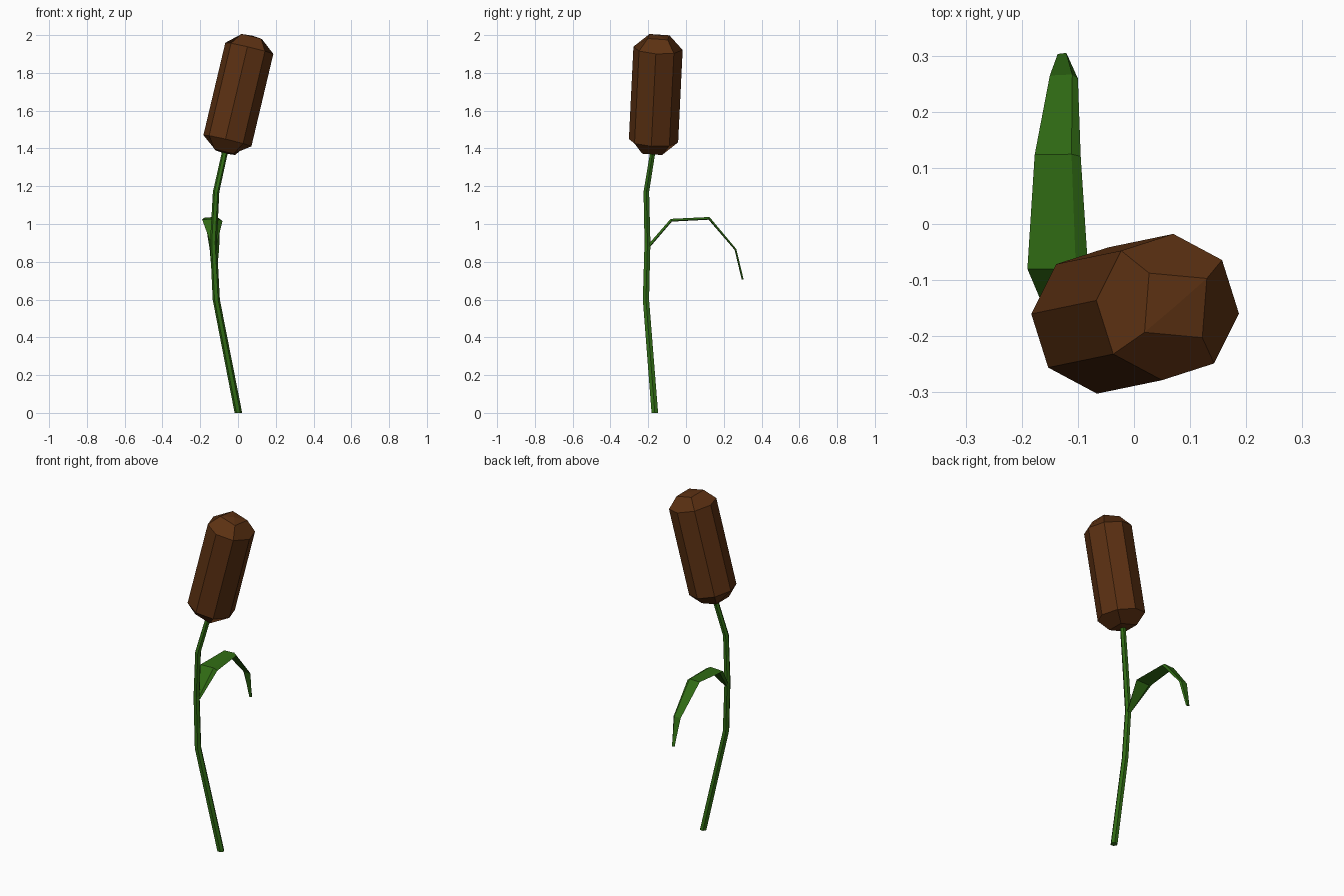
import bpy, bmesh, math
from mathutils import Vector

if "Cube" in bpy.data.objects:
    bpy.data.objects.remove(bpy.data.objects["Cube"])


def material(name, rgb):
    m = bpy.data.materials.new(name)
    m.diffuse_color = (*rgb, 1)
    m.use_nodes = True
    m.node_tree.nodes["Principled BSDF"].inputs["Base Color"].default_value = m.diffuse_color
    return m


green = material("leaf green", (0.03, 0.15, 0.007))
brown = material("seed brown", (0.105, 0.03, 0.006))


def finish(name, bm, mat):
    bmesh.ops.recalc_face_normals(bm, faces=bm.faces[:])
    me = bpy.data.meshes.new(name)
    bm.to_mesh(me)
    bm.free()
    me.materials.append(mat)
    ob = bpy.data.objects.new(name, me)
    bpy.context.collection.objects.link(ob)
    return ob


def loft(name, rings, mat):
    """Skin equal-length rings of points and cap both ends."""
    bm = bmesh.new()
    vs = [[bm.verts.new(p) for p in r] for r in rings]
    n = len(vs[0])
    for a, b in zip(vs, vs[1:]):
        for i in range(n):
            j = (i + 1) % n
            bm.faces.new((a[i], a[j], b[j], b[i]))
    bm.faces.new(vs[0])
    bm.faces.new(vs[-1])
    return finish(name, bm, mat)


# Stem: bent six-sided tube, rings kept level
path = [(0.002, -0.165, 0, 0.02), (-0.115, -0.212, 0.6, 0.019),
        (-0.13, -0.204, 0.9, 0.018), (-0.116, -0.21, 1.17, 0.017),
        (-0.065, -0.173, 1.40, 0.016)]
loft("stem", [[(x + r * math.cos(math.pi * k / 3), y + r * math.sin(math.pi * k / 3), z)
               for k in range(6)] for x, y, z, r in path], green)

# Leaf: arching blade with a slanted, thick right edge
# (y, z, left x, right x, profile normal y, normal z)
blade = [(-0.195, 0.885, -0.14, -0.115, -0.7, 0.7),
         (-0.078, 1.020, -0.19, -0.082, -0.4, 0.9),
         (0.122, 1.030, -0.177, -0.095, 0.3, 0.9),
         (0.262, 0.865, -0.150, -0.100, 0.9, 0.4),
         (0.300, 0.706, -0.136, -0.117, 1.0, 0.2)]
rings = []
for i, (y, z, xl, xr, ny, nz) in enumerate(blade):
    w = xr - xl
    t = 0.008 if i < 3 else 0.005
    rings.append([(xl, y + ny * t * 0.6, z + nz * t * 0.6),
                  (xr - 0.2 * w, y + ny * t, z + nz * t),
                  (xr, y - ny * t * 0.6, z - nz * t * 0.6),
                  (xl + 0.2 * w, y - ny * t, z - nz * t)])
loft("leaf", rings, green)

# Seed head: tilted octagonal prism whose ends narrow to domed squares
low, high = Vector((-0.056, -0.172, 1.441)), Vector((0.060, -0.148, 1.930))
axis = (high - low).normalized()
u = Vector((1, 0, 0))
u = (u - axis * u.dot(axis)).normalized()
v = axis.cross(u)


def around(c, r, deg):
    a = math.radians(deg)
    return c + u * r * math.cos(a) + v * r * math.sin(a)


bm = bmesh.new()
ends = []
for c, d in ((low, -axis), (high, axis)):
    ring = [bm.verts.new(around(c, 0.131, -4.5 + 45 * k)) for k in range(8)]
    cap = [bm.verts.new(around(c + d * 0.062, 0.075, 40.5 + 90 * k)) for k in range(4)]
    tip = bm.verts.new(c + d * 0.069)
    for k in range(4):
        n = (k + 1) % 4
        a, b, e = ring[2 * k + 1], ring[2 * k + 2 - 8], ring[(2 * k + 3) % 8]
        bm.faces.new((a, b, e, cap[n], cap[k]))
        bm.faces.new((cap[k], cap[n], tip))
    ends.append(ring)
for k in range(8):
    j = (k + 1) % 8
    bm.faces.new((ends[0][k], ends[0][j], ends[1][j], ends[1][k]))
finish("seed_head", bm, brown)
